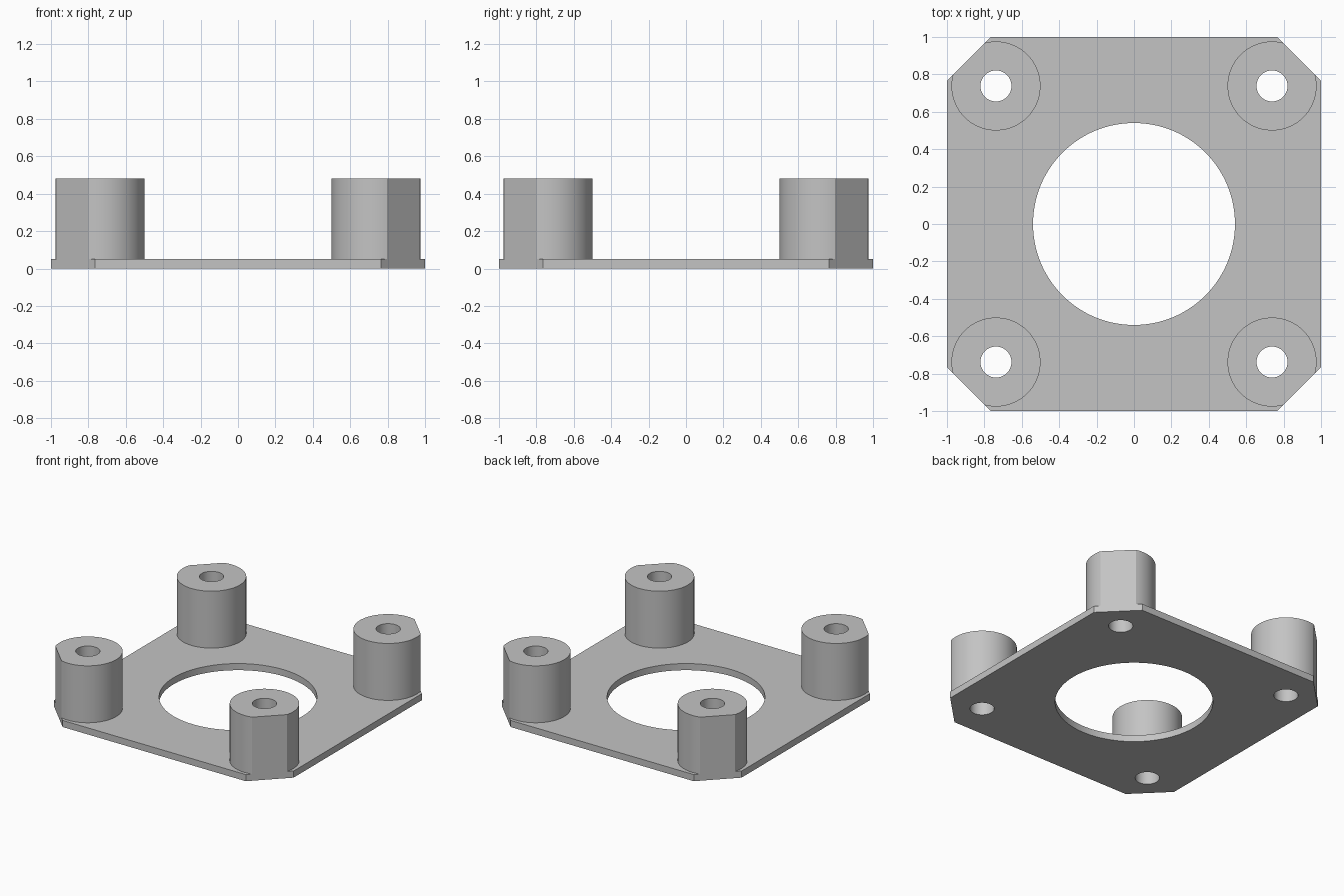
import bpy, bmesh
from math import sin, cos, acos, pi, radians

# Remove the default cube
cube = bpy.data.objects.get("Cube")
if cube:
    bpy.data.objects.remove(cube, do_unlink=True)

PLATE_H, POST_TOP = 0.05, 0.48
CHAMFER = 0.765          # where the corner cuts begin along each side
POST_POS, POST_R, BORE_R = 0.738, 0.238, 0.083
OPENING_R = 0.54

grey = bpy.data.materials.new("plain_grey")
grey.use_nodes = True
colour = (0.55, 0.55, 0.55, 1)
grey.diffuse_color = colour
grey.node_tree.nodes["Principled BSDF"].inputs["Base Color"].default_value = colour


def circle(x, y, r, n):
    return [(x + r * cos(2 * pi * i / n), y + r * sin(2 * pi * i / n)) for i in range(n)]


def prism(name, outlines, z0, z1):
    """Extrude closed outlines from z0 up to z1 as one object."""
    bm = bmesh.new()
    for pts in outlines:
        low = [bm.verts.new((x, y, z0)) for x, y in pts]
        high = [bm.verts.new((x, y, z1)) for x, y in pts]
        bm.faces.new(low)
        bm.faces.new(high)
        for i in range(len(pts)):
            j = (i + 1) % len(pts)
            bm.faces.new((low[i], low[j], high[j], high[i]))
    bmesh.ops.recalc_face_normals(bm, faces=bm.faces)
    mesh = bpy.data.meshes.new(name)
    bm.to_mesh(mesh)
    bm.free()
    obj = bpy.data.objects.new(name, mesh)
    bpy.context.collection.objects.link(obj)
    mesh.materials.append(grey)
    return obj


def finish(obj, cutter):
    """Cut the holes, then smooth the round walls."""
    mod = obj.modifiers.new("holes", "BOOLEAN")
    mod.operation, mod.solver, mod.object = "DIFFERENCE", "EXACT", cutter
    bpy.ops.object.select_all(action="DESELECT")
    obj.select_set(True)
    bpy.context.view_layer.objects.active = obj
    bpy.ops.object.modifier_apply(modifier=mod.name)
    bpy.ops.object.shade_smooth_by_angle(angle=radians(20))


corners = [("back_left", 1, 1), ("back_right", -1, 1),
           ("front_right", -1, -1), ("front_left", 1, -1)]

# Cutter for the four bores and the large central opening
holes = [circle(sx * POST_POS, sy * POST_POS, BORE_R, 48) for _, sx, sy in corners]
holes.append(circle(0, 0, OPENING_R, 128))
cutter = prism("hole_cutter", holes, -0.2, 0.8)
cutter.hide_render = True

# Square base plate with cut corners
outline = []
for k, (_, sx, sy) in enumerate(corners):
    ends = [(sx, sy * CHAMFER), (sx * CHAMFER, sy)]
    outline += ends if k % 2 == 0 else ends[::-1]
finish(prism("base_plate", [outline], 0, PLATE_H), cutter)

# Round posts, each with a flat in line with the plate's cut corner
flat_dist = (1 + CHAMFER - 2 * POST_POS) / 2 ** 0.5
half = acos(flat_dist / POST_R)
STEPS = 64
for k, (name, sx, sy) in enumerate(corners):
    start = pi / 4 + k * pi / 2 + half
    angles = [start + (2 * pi - 2 * half) * i / STEPS for i in range(STEPS + 1)]
    d_shape = [(sx * POST_POS + POST_R * cos(a), sy * POST_POS + POST_R * sin(a))
               for a in angles]
    finish(prism(name + "_post", [d_shape], PLATE_H, POST_TOP), cutter)

bpy.data.objects.remove(cutter, do_unlink=True)
